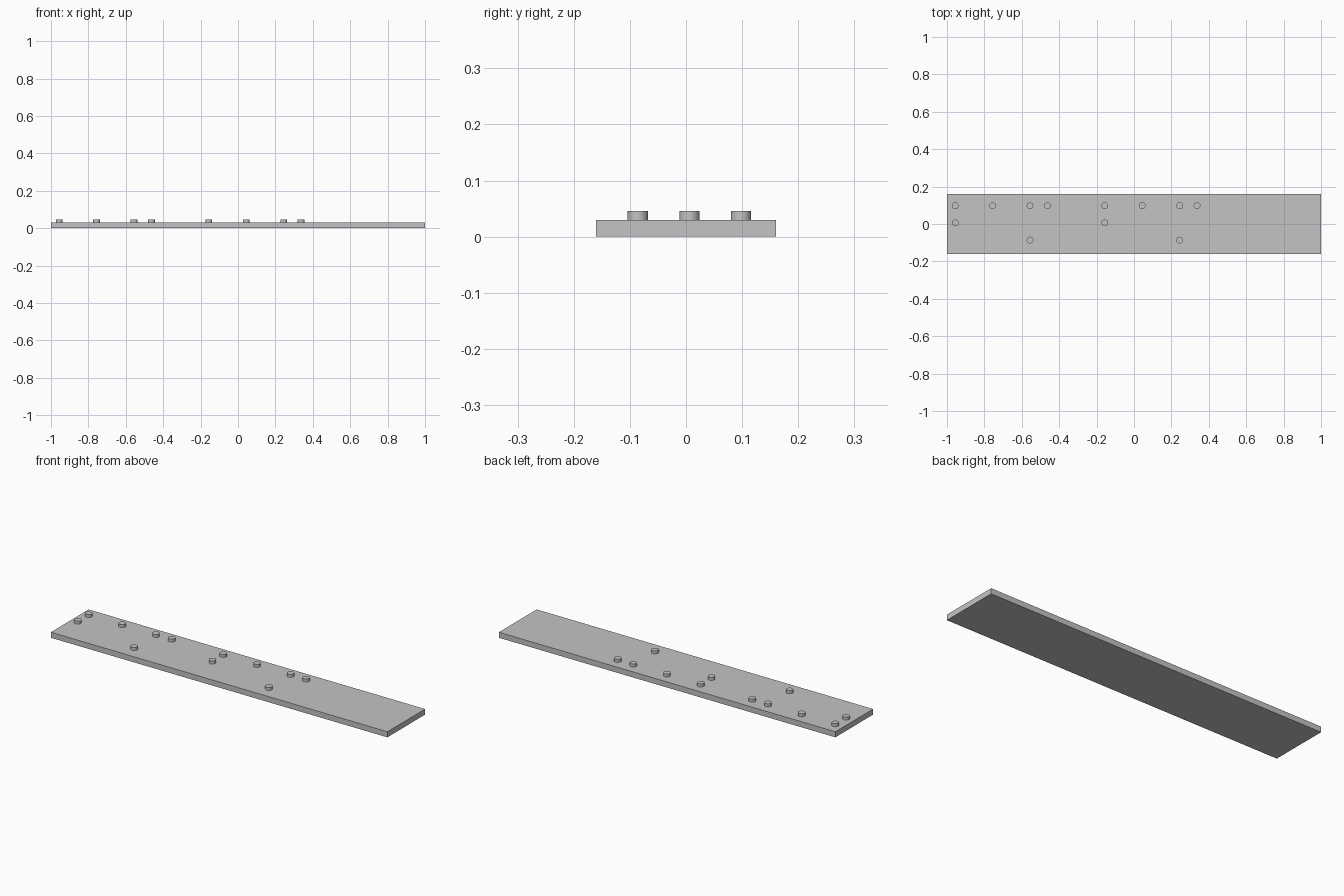
import bpy
import math

if "Cube" in bpy.data.objects:
    bpy.data.objects.remove(bpy.data.objects["Cube"], do_unlink=True)

grey = bpy.data.materials.new("light_grey")
grey.use_nodes = True
colour = (0.55, 0.55, 0.55, 1)
grey.diffuse_color = colour
grey.node_tree.nodes["Principled BSDF"].inputs["Base Color"].default_value = colour

THICKNESS = 0.03
STUD_RADIUS = 0.018
STUD_TOP = 0.046

# Flat board
bpy.ops.mesh.primitive_cube_add(size=1, location=(0, 0, THICKNESS / 2))
board = bpy.context.object
board.name = "board"
board.scale = (2, 0.32, THICKNESS)
bpy.ops.object.transform_apply(location=False, rotation=False, scale=True)
board.data.materials.append(grey)


def add_stud(name, x, y):
    """Short round peg, sunk slightly into the board."""
    bottom = THICKNESS - 0.005
    bpy.ops.mesh.primitive_cylinder_add(
        vertices=32, radius=STUD_RADIUS, depth=STUD_TOP - bottom,
        location=(x, y, (STUD_TOP + bottom) / 2))
    stud = bpy.context.object
    stud.name = name
    stud.data.materials.append(grey)
    bpy.ops.object.shade_smooth_by_angle(angle=math.radians(40))


# Rows of studs: back, middle and front
rows = {
    "back": (0.098, (-0.956, -0.756, -0.556, -0.463, -0.156, 0.044, 0.244, 0.337)),
    "middle": (0.006, (-0.956, -0.156)),
    "front": (-0.086, (-0.556, 0.244)),
}
for row, (y, xs) in rows.items():
    for i, x in enumerate(xs, 1):
        add_stud(f"{row}_stud_{i}", x, y)
